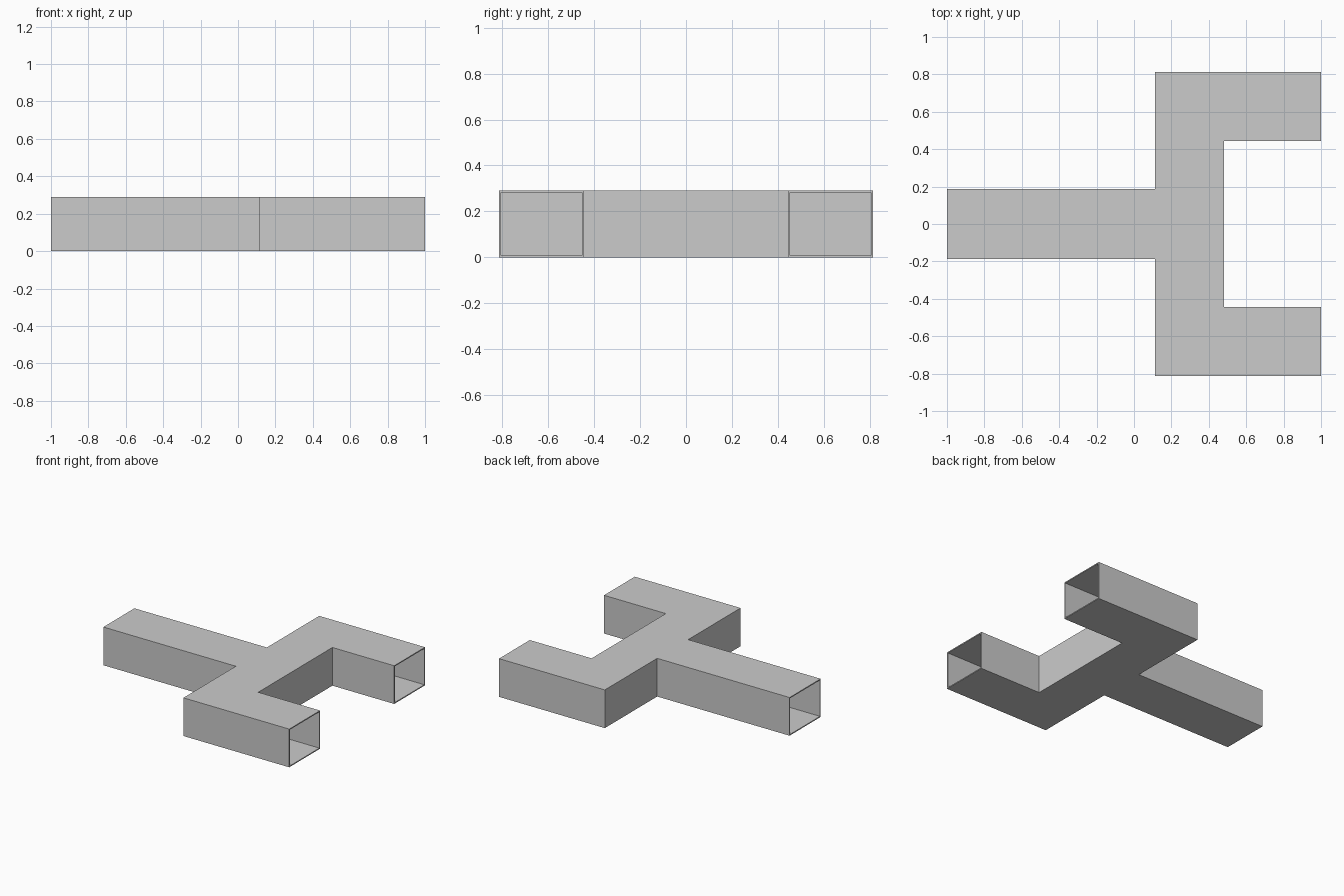
import bpy
import bmesh

if "Cube" in bpy.data.objects:
    bpy.data.objects.remove(bpy.data.objects["Cube"])

HEIGHT = 0.29
WALL = 0.008


def plan(t):
    """Forked plan outline, inset by t everywhere except at the open ends."""
    half = [(-1, 0.186 - t), (0.112 + t, 0.186 - t), (0.112 + t, 0.814 - t),
            (1, 0.814 - t), (1, 0.445 + t), (0.481 - t, 0.445 + t)]
    return half + [(x, -y) for x, y in reversed(half)]


def ring(bm, t):
    return [[bm.verts.new((x, y, z)) for x, y in plan(t)] for z in (t, HEIGHT - t)]


bm = bmesh.new()
outer, inner = ring(bm, 0), ring(bm, WALL)
n = len(outer[0])
open_ends = {3, 7, n - 1}  # two prong mouths and the stem mouth

# Outer skin and inner lining: floor, roof and side walls
for low, high in (outer, inner):
    bm.faces.new(low)
    bm.faces.new(high)
    for i in set(range(n)) - open_ends:
        j = (i + 1) % n
        bm.faces.new((low[i], low[j], high[j], high[i]))

# Thin rims joining the two skins around each mouth
for i in open_ends:
    j = (i + 1) % n
    o = [outer[0][i], outer[0][j], outer[1][j], outer[1][i]]
    k = [inner[0][i], inner[0][j], inner[1][j], inner[1][i]]
    for a in range(4):
        b = (a + 1) % 4
        bm.faces.new((o[a], o[b], k[b], k[a]))

bmesh.ops.recalc_face_normals(bm, faces=bm.faces)
mesh = bpy.data.meshes.new("forked_duct")
bm.to_mesh(mesh)
bm.free()
duct = bpy.data.objects.new("forked_duct", mesh)
bpy.context.collection.objects.link(duct)
